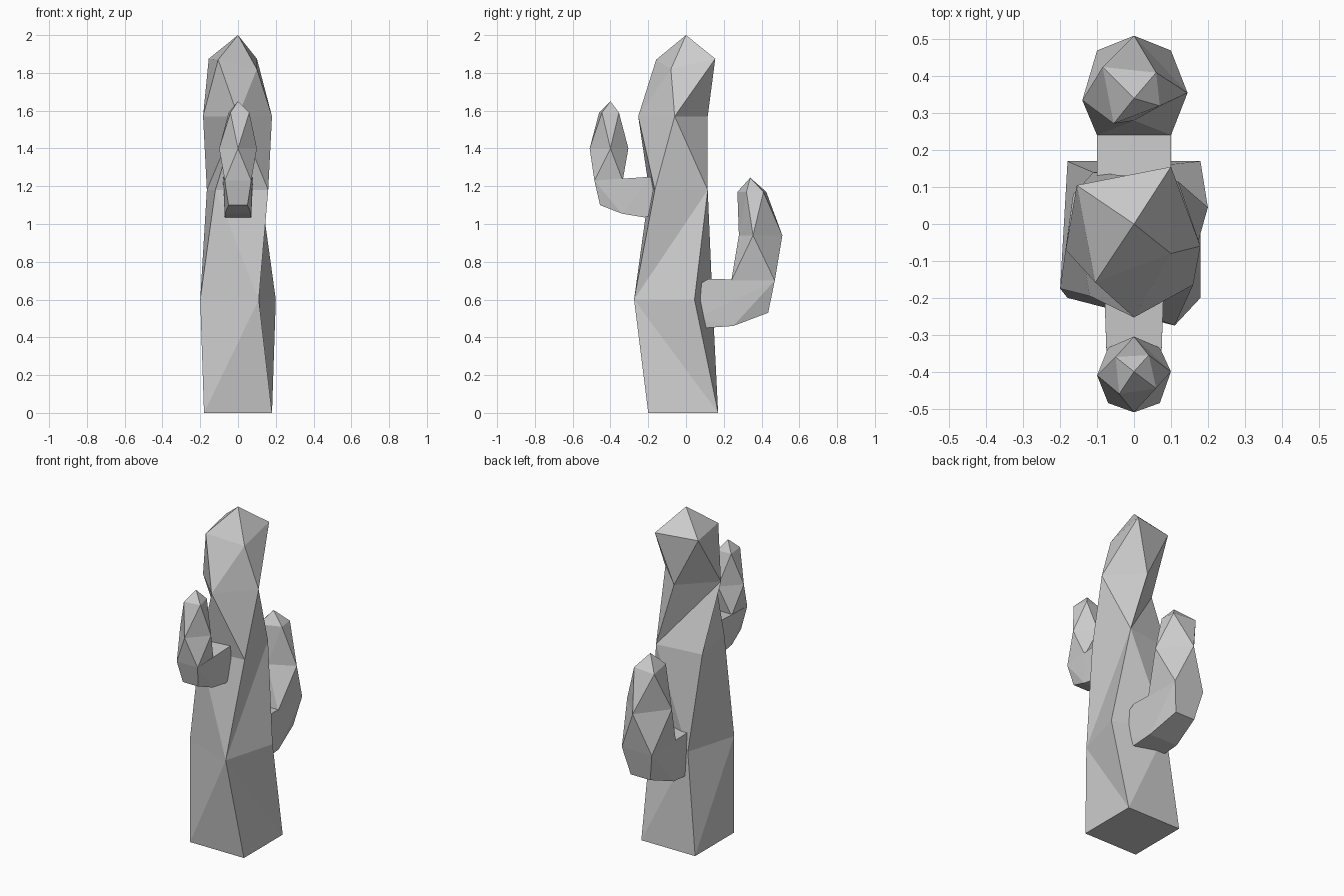
import bpy, bmesh

if "Cube" in bpy.data.objects:
    bpy.data.objects.remove(bpy.data.objects["Cube"])


def make(name, build):
    bm = bmesh.new()
    build(bm)
    bmesh.ops.recalc_face_normals(bm, faces=bm.faces)
    mesh = bpy.data.meshes.new(name)
    bm.to_mesh(mesh)
    bm.free()
    bpy.context.collection.objects.link(bpy.data.objects.new(name, mesh))


def loft(name, rings, diagonals, tip):
    """Four-sided rings joined by triangles; each digit picks a quad's diagonal."""
    def build(bm):
        rows = [[bm.verts.new(p) for p in ring] for ring in rings]
        for low, up, diag in zip(rows, rows[1:], diagonals):
            for i in range(4):
                j = (i + 1) % 4
                a, b, c, d = low[i], low[j], up[j], up[i]
                tris = ((a, b, c), (a, c, d)) if diag[i] == "1" else ((a, b, d), (b, c, d))
                for t in tris:
                    bm.faces.new(t)
        top = bm.verts.new(tip)
        for i in range(4):
            bm.faces.new((rows[-1][i], rows[-1][(i + 1) % 4], top))
        bm.faces.new(rows[0][::-1])
    make(name, build)


def elbow(name, profile):
    """Convex elbow from (half width, y, z) points mirrored in x."""
    def build(bm):
        vs = [bm.verts.new((s * w, y, z)) for w, y, z in profile for s in (1, -1)]
        bmesh.ops.convex_hull(bm, input=vs)
    make(name, build)


def level(z, *xy):
    return [(x, y, z) for x, y in xy]


# Twisted main trunk
loft("trunk", [
    level(0, (.18, -.2), (.18, .17), (-.18, .17), (-.18, -.2)),
    level(.6, (.11, -.275), (.2, .045), (-.11, .14), (-.2, -.175)),
    level(1.18, (.16, -.165), (.12, .115), (-.165, .08), (-.12, -.195)),
    level(1.57, (.18, -.06), (0, .115), (-.185, -.07), (0, -.253)),
    [(.1, -.08, 1.82), (.1, .155, 1.875), (-.155, .105, 1.875), (-.105, -.158, 1.87)],
], ["0111", "1000", "0110", "1111"], (0, 0, 2))

# Lower arm at the back
elbow("back_arm_elbow", [(.1, .05, .67), (.1, .12, .71), (.1, .24, .70), (.1, .47, .70),
                         (.065, .435, .53), (.095, .25, .46), (.095, .11, .45), (.1, .05, .5)])
loft("back_arm", [
    level(.70, (.1, .24), (.1, .47), (-.1, .47), (-.1, .24)),
    level(.94, (.145, .355), (0, .51), (-.14, .335), (0, .28)),
    level(1.17, (.07, .32), (.06, .41), (-.085, .425), (-.055, .272)),
], ["0000", "1111"], (0, .34, 1.245))

# Upper arm at the front
elbow("front_arm_elbow", [(.08, -.12, 1.25), (.08, -.19, 1.25), (.075, -.34, 1.23), (.07, -.485, 1.23),
                          (.05, -.455, 1.10), (.07, -.34, 1.055), (.07, -.22, 1.035), (.07, -.12, 1.06)])
loft("front_arm", [
    level(1.23, (.07, -.485), (.07, -.335), (-.07, -.335), (-.07, -.485)),
    level(1.40, (.1, -.40), (0, -.305), (-.1, -.41), (0, -.51)),
    level(1.59, (.06, -.445), (.04, -.355), (-.05, -.36), (-.04, -.46)),
], ["0000", "1111"], (0, -.40, 1.65))
